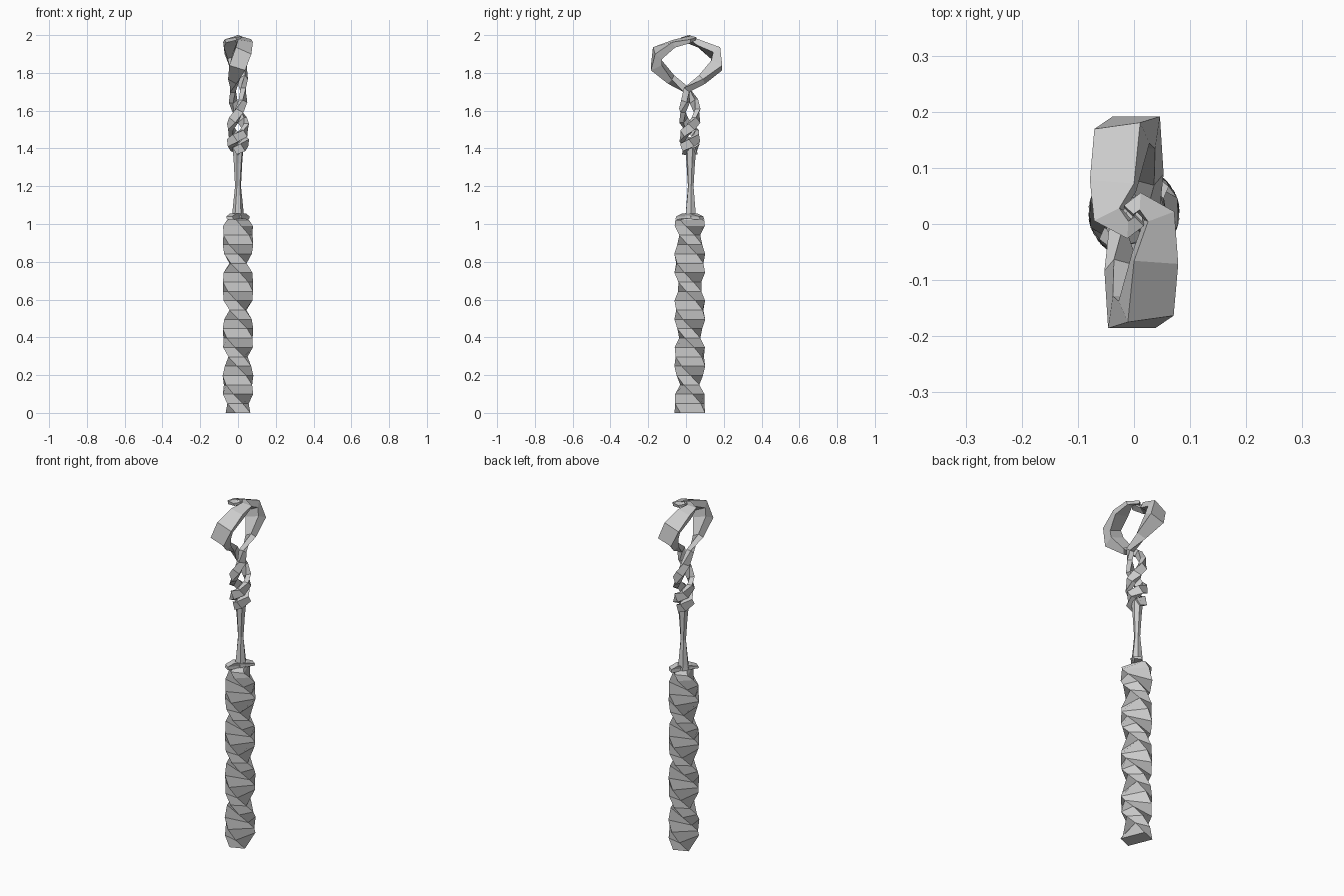
import bpy, math
from mathutils import Vector

if "Cube" in bpy.data.objects:
    bpy.data.objects.remove(bpy.data.objects["Cube"])


def loft(name, rings):
    # Skin a list of equal-sized rings and cap both ends
    n = len(rings[0])
    verts = [p for r in rings for p in r]
    faces = []
    for i in range(len(rings) - 1):
        for j in range(n):
            k = (j + 1) % n
            faces.append((i * n + j, i * n + k, (i + 1) * n + k, (i + 1) * n + j))
    faces.append(tuple(reversed(range(n))))
    faces.append(tuple(range((len(rings) - 1) * n, len(rings) * n)))
    me = bpy.data.meshes.new(name)
    me.from_pydata(verts, [], faces)
    ob = bpy.data.objects.new(name, me)
    bpy.context.collection.objects.link(ob)
    return ob


def rect_ring(a, b, deg, z, cy=0.02):
    c, s = math.cos(math.radians(deg)), math.sin(math.radians(deg))
    return [(x * c - y * s, cy + x * s + y * c, z)
            for x, y in ((a, b), (-a, b), (-a, -b), (a, -b))]


# Twisted lower shaft: rectangle turning half a turn every 0.255
turn = lambda z: 112 - 180 * z / 0.255
rings = [rect_ring(0.07, 0.042, turn(z), z) for z in [i * 0.99 / 20 for i in range(21)]]
rings.append(rect_ring(0.068, 0.036, turn(1.02), 1.02))
rings.append(rect_ring(0.035, 0.03, turn(1.03), 1.03))
loft("twisted_shaft", rings)

# Thin jagged collar
loft("collar", [rect_ring(0.078, 0.02, 58, 1.025), rect_ring(0.075, 0.02, 52, 1.04),
                rect_ring(0.035, 0.025, 40, 1.055)])

# Waisted neck
neck = [(1.02, 0.034), (1.06, 0.03), (1.2, 0.016), (1.32, 0.023), (1.4, 0.03)]
loft("neck", [[(r * math.cos(j * math.pi / 3 + z), 0.025 + r * math.sin(j * math.pi / 3 + z), z)
               for j in range(6)] for z, r in neck])

# Ribbon path: height, angle, radius, half width, half thickness
path = [(1.385, 60, 0.028, 0.022, 0.012), (1.405, 120, 0.036, 0.024, 0.016),
        (1.43, 190, 0.040, 0.024, 0.017), (1.455, 255, 0.040, 0.024, 0.014),
        (1.48, 315, 0.042, 0.022, 0.014), (1.515, 370, 0.042, 0.024, 0.014),
        (1.55, 415, 0.040, 0.024, 0.014), (1.60, 460, 0.040, 0.022, 0.014),
        (1.65, 500, 0.034, 0.020, 0.014), (1.71, 540, 0.028, 0.018, 0.014),
        (1.765, 615, 0.085, 0.026, 0.017), (1.84, 630, 0.160, 0.044, 0.032),
        (1.905, 638, 0.155, 0.045, 0.024), (1.955, 660, 0.075, 0.040, 0.016),
        (1.975, 720, 0.045, 0.026, 0.010), (1.985, 790, 0.025, 0.016, 0.008),
        (1.991, 860, 0.012, 0.012, 0.007)]


def ribbon(name, offset):
    pts = []
    for z, deg, r, w, t in path:
        a = math.radians(deg + offset)
        cy = 0.02 if z < 1.7 else 0.003 if z < 1.97 else 0.015
        pts.append(Vector((r * math.cos(a), cy + r * math.sin(a), z)))
    rings = []
    for i, (z, deg, r, w, t) in enumerate(path):
        a = math.radians(deg + offset)
        tan = (pts[min(i + 1, len(pts) - 1)] - pts[max(i - 1, 0)]).normalized()
        rad = Vector((math.cos(a), math.sin(a), 0.0))
        if z > 1.93:
            rad = (rad * 0.3 + Vector((0, 0, 1))).normalized()
        rad = (rad - tan * rad.dot(tan)).normalized()
        side = tan.cross(rad)
        rings.append([pts[i] + rad * u * t + side * v * w
                      for u, v in ((1, 1), (-1, 1), (-1, -1), (1, -1))])
    return loft(name, rings)


# Two opposite strands twist together and open into the head loop
ribbon("loop_strand_front", 0)
ribbon("loop_strand_back", 180)
